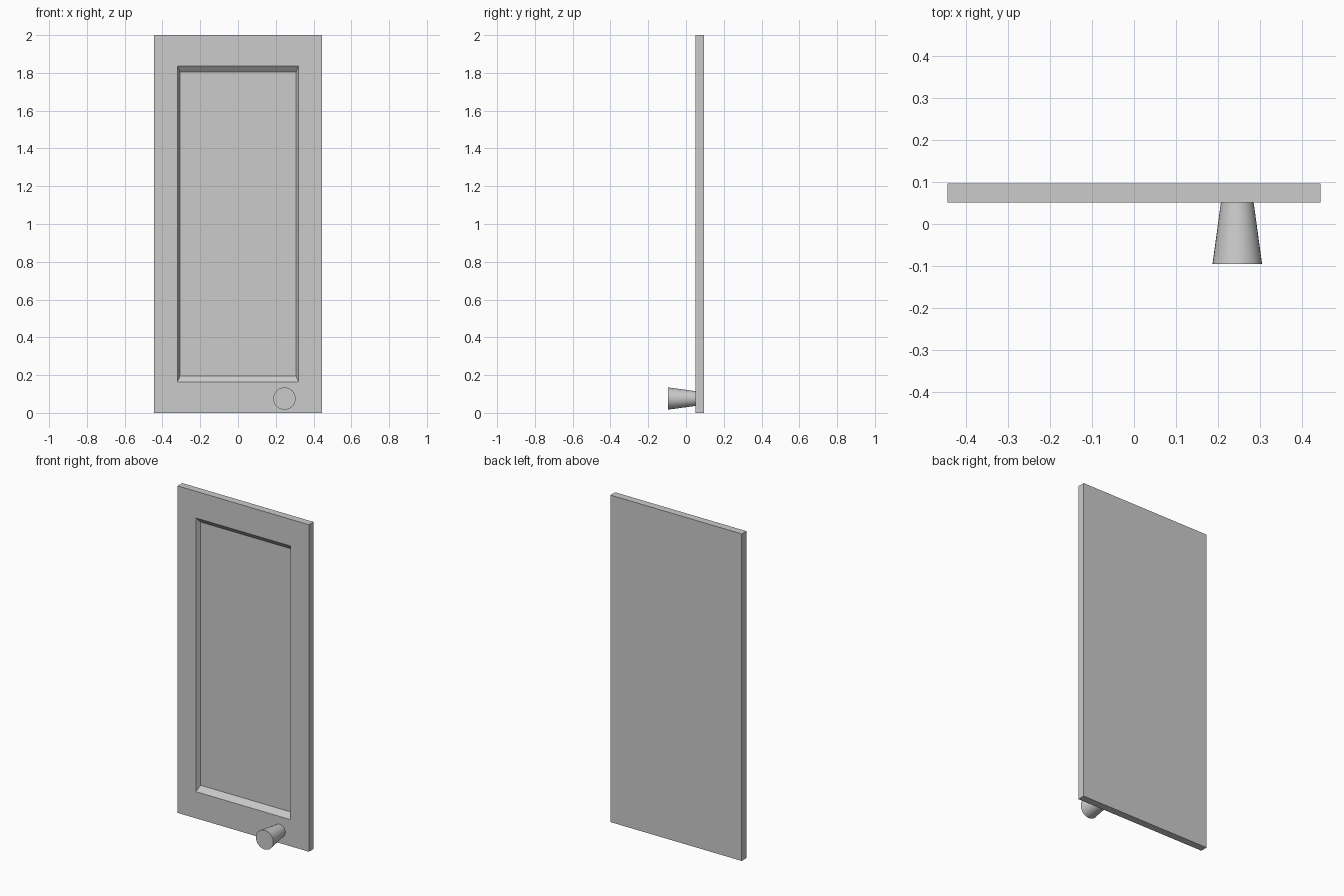
import bpy, bmesh
from math import radians

if "Cube" in bpy.data.objects:
    bpy.data.objects.remove(bpy.data.objects["Cube"])


def ring(bm, half_w, z_margin, y):
    """Rectangle of four verts centred on the door, facing -y."""
    lo, hi = z_margin, 2 - z_margin
    return [bm.verts.new((x, y, z)) for x, z in
            ((-half_w, lo), (half_w, lo), (half_w, hi), (-half_w, hi))]


# Door panel: back, outer edge, front frame, sloped moulding, recessed floor
bm = bmesh.new()
rings = [ring(bm, *r) for r in (
    (0.444, 0, 0.096),
    (0.444, 0, 0.051),
    (0.321, 0.163, 0.051),
    (0.307, 0.195, 0.078),
)]
for a, b in zip(rings, rings[1:]):
    for i in range(4):
        j = (i + 1) % 4
        bm.faces.new((a[i], a[j], b[j], b[i]))
bm.faces.new(rings[0])
bm.faces.new(rings[-1])
bmesh.ops.recalc_face_normals(bm, faces=bm.faces)
mesh = bpy.data.meshes.new("door_panel")
bm.to_mesh(mesh)
bm.free()
door = bpy.data.objects.new("door_panel", mesh)
bpy.context.collection.objects.link(door)

# Tapered knob, wider at the front
y_front, y_back = -0.095, 0.051
bpy.ops.mesh.primitive_cone_add(
    vertices=32, radius1=0.039, radius2=0.059, depth=y_back - y_front,
    location=(0.246, (y_front + y_back) / 2, 0.076),
    rotation=(radians(90), 0, 0))
knob = bpy.context.object
knob.name = "knob"
bpy.ops.object.shade_smooth_by_angle(angle=radians(30))
